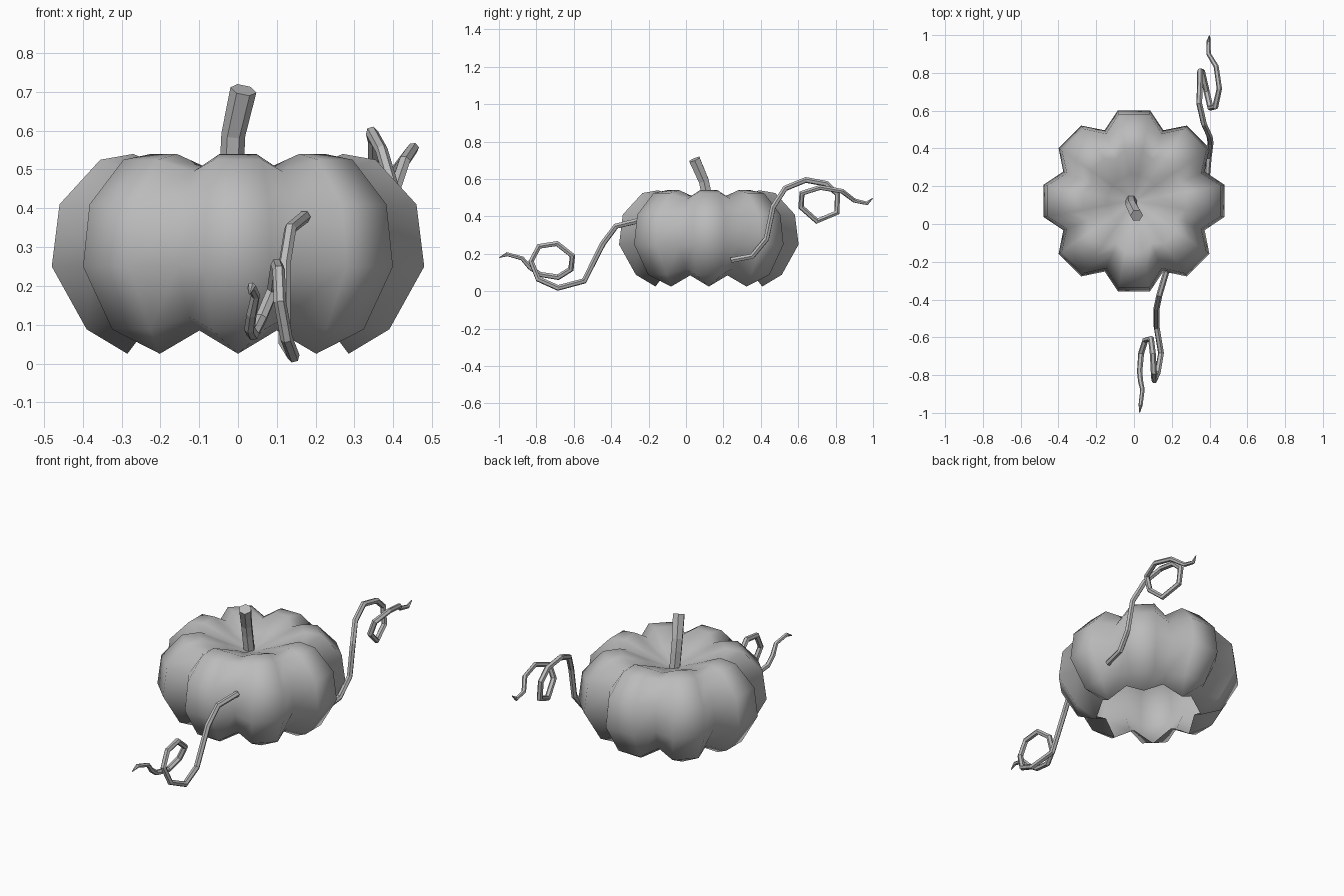
import bpy, bmesh
from math import sin, cos, radians
from mathutils import Vector

cube = bpy.data.objects.get("Cube")
if cube:
    bpy.data.objects.remove(cube, do_unlink=True)

grey = bpy.data.materials.new("plain_grey")
grey.use_nodes = True
COLOUR = (0.5, 0.5, 0.5, 1)
grey.diffuse_color = COLOUR
grey.node_tree.nodes["Principled BSDF"].inputs["Base Color"].default_value = COLOUR

CENTRE = Vector((0, 0.122, 0))
LOBES = 8


def pumpkin(name, rings):
    """Each ring: lobe radius, lobe z, half angle of the lobe face, groove radius, groove z."""
    bm = bmesh.new()
    loops = []
    for lobe_r, lobe_z, half, groove_r, groove_z in rings:
        loop = []
        for i in range(LOBES):
            mid = 360 * i / LOBES
            corner = lobe_r / cos(radians(half))
            for ang, r, z in ((mid - half, corner, lobe_z), (mid + half, corner, lobe_z),
                              (mid + 180 / LOBES, groove_r, groove_z)):
                a = radians(ang)
                loop.append(bm.verts.new(CENTRE + Vector((r * cos(a), r * sin(a), z))))
        loops.append(loop)
    for low, high in zip(loops, loops[1:]):
        for i in range(len(low)):
            j = (i + 1) % len(low)
            bm.faces.new((low[i], low[j], high[j], high[i]))
    bm.faces.new(loops[-1])
    bmesh.ops.remove_doubles(bm, verts=bm.verts, dist=0.0005)
    mesh = bpy.data.meshes.new(name)
    bm.to_mesh(mesh)
    bm.free()
    mesh.materials.append(grey)
    for p in mesh.polygons:
        p.use_smooth = True
    obj = bpy.data.objects.new(name, mesh)
    bpy.context.collection.objects.link(obj)


def tube(name, points, radius, taper):
    """Flat-sided tube along points; taper gives the relative width of the last points."""
    curve = bpy.data.curves.new(name, 'CURVE')
    curve.dimensions = '3D'
    curve.bevel_depth = radius
    curve.bevel_resolution = 1
    curve.use_fill_caps = True
    spline = curve.splines.new('POLY')
    spline.points.add(len(points) - 1)
    widths = [1] * (len(points) - len(taper)) + taper
    for sp, co, w in zip(spline.points, points, widths):
        sp.co = (*co, 1)
        sp.radius = w
    spline.use_smooth = False
    curve.materials.append(grey)
    obj = bpy.data.objects.new(name, curve)
    bpy.context.collection.objects.link(obj)
    bpy.ops.object.select_all(action='DESELECT')
    obj.select_set(True)
    bpy.context.view_layer.objects.active = obj
    bpy.ops.object.convert(target='MESH')
    bpy.ops.object.shade_flat()


# Ribbed body, open underneath, dished at the top
pumpkin("pumpkin_body", [
    (0.285, 0.025, 0, 0.26, 0.085),
    (0.39, 0.088, 10, 0.33, 0.12),
    (0.48, 0.25, 10, 0.405, 0.25),
    (0.46, 0.41, 10, 0.385, 0.40),
    (0.355, 0.525, 10, 0.30, 0.495),
    (0.27, 0.54, 10, 0.24, 0.51),
    (0.14, 0.485, 9, 0.135, 0.475),
    (0.03, 0.44, 8, 0.03, 0.44),
])

# Bent stem
tube("stem", [(-0.015, 0.125, 0.42), (-0.015, 0.108, 0.53), (-0.012, 0.095, 0.59),
              (0.014, 0.045, 0.705)], 0.031, [1.1])

# Curling tendrils
TIP = [0.9, 0.85, 0.75, 0.7, 0.15]
tube("front_tendril", [
    (0.172, -0.25, 0.378), (0.135, -0.374, 0.348), (0.12, -0.444, 0.255),
    (0.12, -0.545, 0.055), (0.143, -0.684, 0.018), (0.125, -0.79, 0.065),
    (0.108, -0.828, 0.16), (0.105, -0.786, 0.24), (0.1, -0.69, 0.255),
    (0.09, -0.607, 0.19), (0.06, -0.615, 0.118), (0.038, -0.684, 0.075),
    (0.03, -0.78, 0.09), (0.035, -0.834, 0.128), (0.045, -0.877, 0.176),
    (0.035, -0.957, 0.198), (0.03, -0.998, 0.18)], 0.016, TIP)
tube("back_tendril", [
    (0.385, 0.24, 0.166), (0.395, 0.353, 0.187), (0.405, 0.43, 0.28),
    (0.4, 0.465, 0.45), (0.37, 0.53, 0.55), (0.345, 0.64, 0.595),
    (0.35, 0.75, 0.575), (0.35, 0.81, 0.52), (0.36, 0.807, 0.42),
    (0.385, 0.70, 0.375), (0.405, 0.615, 0.45), (0.43, 0.62, 0.524),
    (0.452, 0.717, 0.555), (0.435, 0.834, 0.535), (0.395, 0.90, 0.485),
    (0.395, 0.968, 0.47), (0.4, 0.998, 0.497)], 0.016, TIP)
